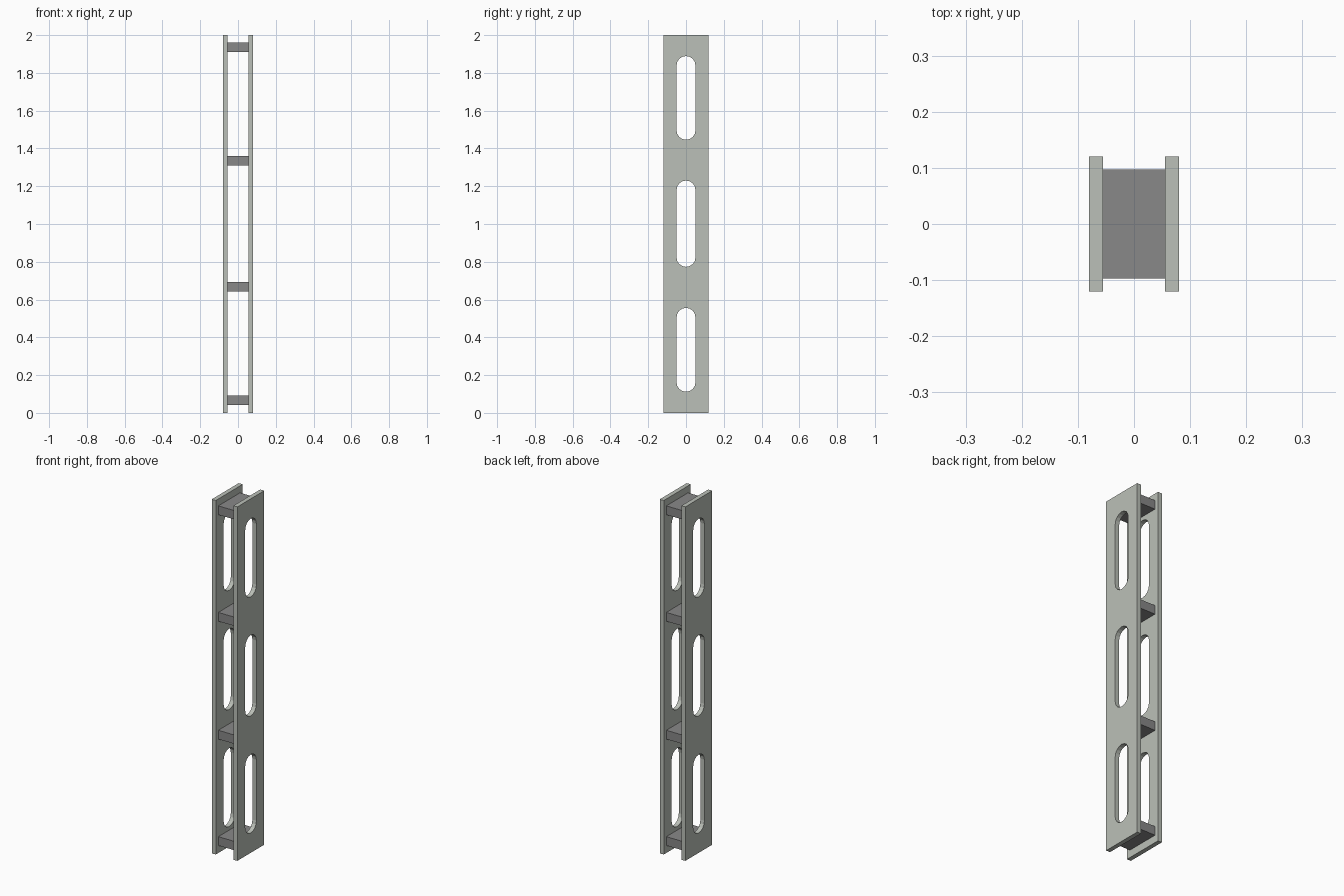
import bpy, bmesh, math
from mathutils import Matrix

if "Cube" in bpy.data.objects:
    bpy.data.objects.remove(bpy.data.objects["Cube"])

def material(name, rgb):
    m = bpy.data.materials.new(name)
    m.diffuse_color = (*rgb, 1)
    m.use_nodes = True
    m.node_tree.nodes["Principled BSDF"].inputs["Base Color"].default_value = m.diffuse_color
    return m

pale = material("pale_grey_green", (0.497, 0.527, 0.479))
dark = material("mid_grey", (0.246, 0.246, 0.246))

HALF_W, HEIGHT, THICK = 0.12, 2.0, 0.025
SLOT_R = 0.05
SLOTS = [(0.112, 0.556), (0.773, 1.23), (1.446, 1.889)]

def slot_outline(z0, z1, n=8):
    # rounded slot: two half circles joined by straight sides
    top = [(SLOT_R * math.cos(math.pi * i / n),
            z1 - SLOT_R + SLOT_R * math.sin(math.pi * i / n)) for i in range(n + 1)]
    bottom = [(-y, z0 + z1 - z) for y, z in top]
    return top + bottom

def plate_mesh():
    # filled 2D outline with slot holes, extruded to thickness
    cu = bpy.data.curves.new("plate_outline", 'CURVE')
    cu.dimensions, cu.fill_mode, cu.extrude = '2D', 'BOTH', THICK / 2
    rect = [(-HALF_W, 0), (HALF_W, 0), (HALF_W, HEIGHT), (-HALF_W, HEIGHT)]
    for pts in [rect] + [slot_outline(*s) for s in SLOTS]:
        sp = cu.splines.new('POLY')
        sp.points.add(len(pts) - 1)
        for p, (a, b) in zip(sp.points, pts):
            p.co = (a, b, 0, 1)
        sp.use_cyclic_u = True
    tmp = bpy.data.objects.new("plate_helper", cu)
    bpy.context.collection.objects.link(tmp)
    me = bpy.data.meshes.new_from_object(
        tmp.evaluated_get(bpy.context.evaluated_depsgraph_get()))
    bpy.data.objects.remove(tmp)
    # stand upright: outline into the YZ plane, thickness along X
    bm = bmesh.new()
    bm.from_mesh(me)
    bm.transform(Matrix(((0, 0, 1, 0), (1, 0, 0, 0), (0, 1, 0, 0), (0, 0, 0, 1))))
    bmesh.ops.remove_doubles(bm, verts=bm.verts, dist=1e-5)
    bmesh.ops.recalc_face_normals(bm, faces=bm.faces)
    for f in bm.faces:
        f.smooth = False
        f.material_index = 0
    bm.to_mesh(me)
    bm.free()
    me.materials.clear()
    me.materials.append(pale)
    return me

# side plates
plate = plate_mesh()
for name, s in (("left_plate", -1), ("right_plate", 1)):
    ob = bpy.data.objects.new(name, plate)
    ob.location.x = s * (0.08 - THICK / 2)
    bpy.context.collection.objects.link(ob)

# cross blocks joining the plates
for i, z in enumerate((0.067, 0.668, 1.334, 1.936)):
    bpy.ops.mesh.primitive_cube_add(size=1, location=(0, 0, z))
    ob = bpy.context.object
    ob.name = f"cross_block_{i + 1}"
    ob.scale = (0.11, 0.194, 0.05)
    ob.data.materials.append(dark)
